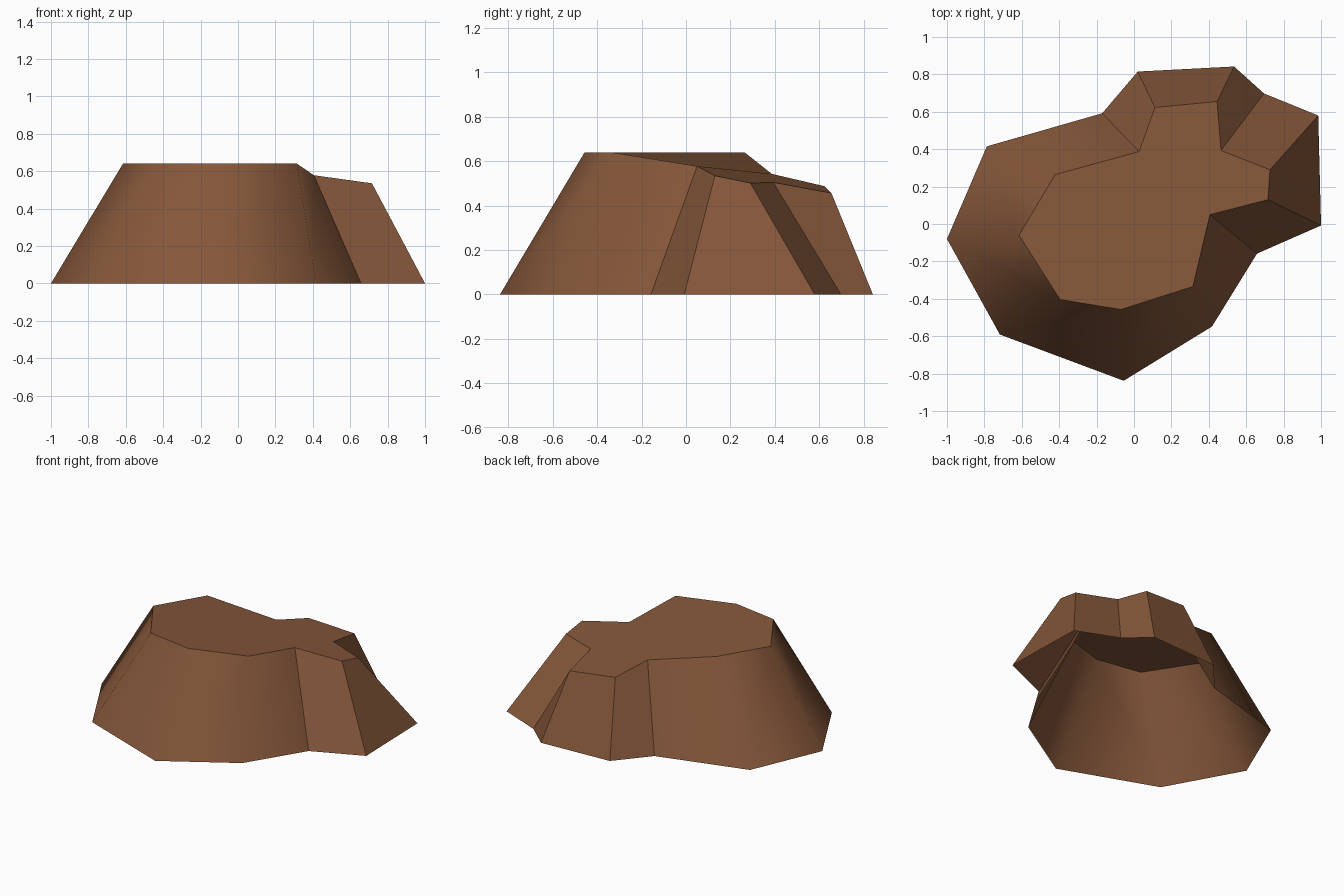
import bpy, bmesh

if "Cube" in bpy.data.objects:
    bpy.data.objects.remove(bpy.data.objects["Cube"])

# Matching corners, counterclockwise from the left: base (x, y) and rim (x, y, z)
BASE = [(-1, -.08), (-.717, -.591), (-.055, -.838), (.417, -.548), (.658, -.158), (1, -.008),
        (.985, .58), (.695, .698), (.535, .842), (.02, .815), (-.17, .592), (-.787, .415)]
RIM = [(-.615, -.06, .64), (-.395, -.404, .64), (-.07, -.457, .64), (.315, -.334, .64),
       (.406, .05, .578), (.716, .13, .535), (.727, .29, .502), (.465, .393, .505),
       (.444, .655, .457), (.112, .623, .488), (.027, .387, .543), (-.422, .264, .64)]
SOFT = {0, 1, 2, 3, 11}      # wall corners that are shaded smoothly

bm = bmesh.new()
low = [bm.verts.new((x, y, 0)) for x, y in BASE]
top = [bm.verts.new(p) for p in RIM]
n = len(BASE)

# Sloping walls (the underside is open)
for i in range(n):
    j = (i + 1) % n
    bm.faces.new((low[i], low[j], top[j], top[i])).smooth = True

# Plateau
bm.faces.new(top).smooth = True

# Crisp rim and crisp outcrop corners
for e in bm.edges:
    e.smooth = False
for i in SOFT:
    bm.edges.get((low[i], top[i])).smooth = True

mesh = bpy.data.meshes.new("rock_mound")
bm.to_mesh(mesh)
bm.free()

earth = bpy.data.materials.new("earth brown")
earth.diffuse_color = (.235, .095, .042, 1)
earth.use_nodes = True
earth.node_tree.nodes["Principled BSDF"].inputs["Base Color"].default_value = earth.diffuse_color
mesh.materials.append(earth)
bpy.context.collection.objects.link(bpy.data.objects.new("rock_mound", mesh))
